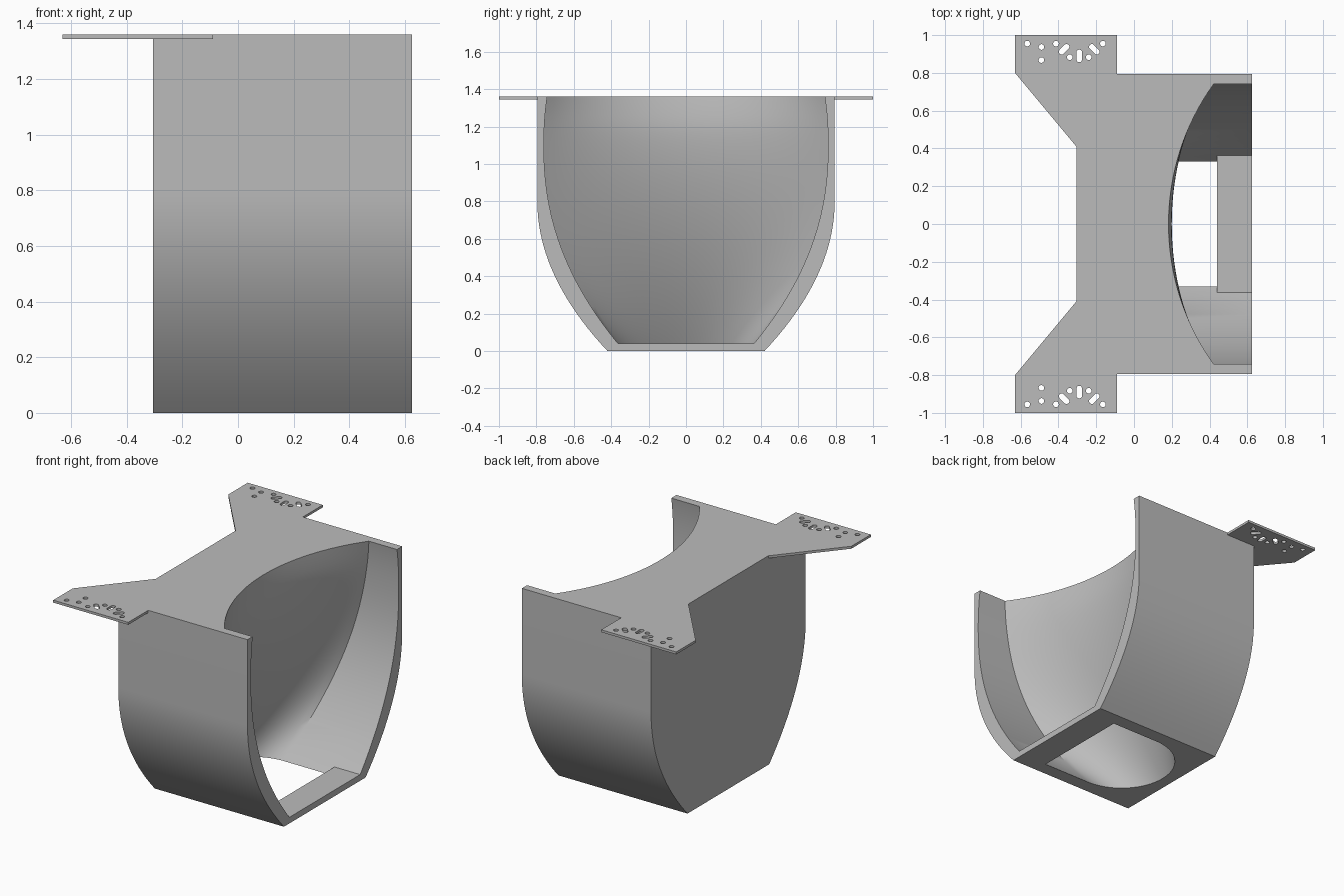
import bpy, bmesh, math
from mathutils import Vector

cube = bpy.data.objects.get("Cube")
if cube:
    bpy.data.objects.remove(cube, do_unlink=True)

H = 1.36                      # overall height
BACK, FRONT = -0.305, 0.625   # body extent along x
FLOOR = 0.04

grey = bpy.data.materials.new("plain grey")
grey.use_nodes = True
grey.diffuse_color = (0.5, 0.5, 0.5, 1)
grey.node_tree.nodes["Principled BSDF"].inputs["Base Color"].default_value = (0.5, 0.5, 0.5, 1)


def outer(z):
    """Half width of the shell outside."""
    return 0.795 - 0.375 * (max(0, 0.8 - z) / 0.8) ** 2


def inner(z):
    """Half width of the cavity."""
    return 0.76 - 0.43 * (abs(1.1 - z) / 1.1) ** 2.2


def loft(name, rings):
    """Closed solid through rings with equal point counts."""
    bm = bmesh.new()
    loops = [[bm.verts.new(p) for p in ring] for ring in rings]
    n = len(loops[0])
    for a, b in zip(loops, loops[1:]):
        for i in range(n):
            k = (i + 1) % n
            bm.faces.new((a[i], a[k], b[k], b[i]))
    bm.faces.new(loops[0])
    bm.faces.new(loops[-1])
    bmesh.ops.recalc_face_normals(bm, faces=bm.faces)
    mesh = bpy.data.meshes.new(name)
    bm.to_mesh(mesh)
    bm.free()
    mesh.materials.append(grey)
    obj = bpy.data.objects.new(name, mesh)
    bpy.context.collection.objects.link(obj)
    return obj


def activate(obj):
    bpy.ops.object.select_all(action='DESELECT')
    obj.select_set(True)
    bpy.context.view_layer.objects.active = obj


# Shell: curved trough profile extruded along x
heights = [0.8 * i / 20 for i in range(21)] + [H]
profile = [(outer(z), z) for z in heights]
profile += [(-y, z) for y, z in reversed(profile)]
shell = loft("shell", [[(x, y, z) for y, z in profile] for x in (BACK, FRONT)])


# Cavity: D-shaped sections that get wider and shallower upwards
def cavity_ring(z, steps=32):
    w = inner(z)
    deep = 0.2 - 0.43 * (abs(1.2 - z) / 1.2) ** 1.6
    joint = 0.09 + 0.36 * z - 0.085 * z * z
    sag = min(joint - deep, w)
    r = (w * w + sag * sag) / (2 * sag)
    half = math.asin(min(1, w / r))
    ring = [(0.8, -w, z)]
    for i in range(steps + 1):
        a = half * (2 * i / steps - 1)
        ring.append((deep + r - r * math.cos(a), r * math.sin(a), z))
    return ring + [(0.8, w, z)]


levels = [-0.03 + (H + 0.06) * i / 32 for i in range(33)]
cutter = loft("cavity_cutter", [cavity_ring(z) for z in levels])
cutter.hide_render = True
cut = shell.modifiers.new("cavity", 'BOOLEAN')
cut.operation = 'DIFFERENCE'
cut.solver = 'EXACT'
cut.object = cutter
activate(shell)
bpy.ops.object.modifier_apply(modifier=cut.name)
bpy.data.objects.remove(cutter, do_unlink=True)
bpy.ops.object.shade_smooth_by_angle(angle=math.radians(30))

# Floor lip closing the bottom at the open side
w0, w1 = inner(0), inner(FLOOR)
section = [(-w0, 0), (w0, 0), (w1, FLOOR), (-w1, FLOOR)]
loft("floor_lip", [[(x, y, z) for y, z in section] for x in (0.44, FRONT)])


# Mounting wings: flat outlines with round holes and slots
def slot(x, y, angle=0, length=0, r=0.015):
    """Outline of a round hole, or of a slot when length is given."""
    pts = []
    for i in range(16):
        a = 2 * math.pi * (i + 0.5) / 16
        shift = length / 2 if math.cos(a) > 0 else -length / 2
        px, py = shift + r * math.cos(a), r * math.sin(a)
        pts.append((x + px * math.cos(angle) - py * math.sin(angle),
                    y + px * math.sin(angle) + py * math.cos(angle)))
    return pts


side = outer(H)
outline = [(-0.63, 1), (-0.09, 1), (-0.09, side), (BACK, side), (BACK, 0.41), (-0.63, 0.8)]
round_holes = [(-0.565, 0.955), (-0.49, 0.937), (-0.49, 0.868), (-0.413, 0.955),
               (-0.34, 0.883), (-0.24, 0.883), (-0.165, 0.955)]
slots = [(-0.37, 0.925, 45), (-0.29, 0.89, 90), (-0.21, 0.925, 135)]
loops = [outline] + [slot(*p) for p in round_holes]
loops += [slot(x, y, math.radians(a), 0.037) for x, y, a in slots]

for name, sign in (("back_wing", 1), ("front_wing", -1)):
    curve = bpy.data.curves.new(name, 'CURVE')
    curve.dimensions = '2D'
    curve.fill_mode = 'BOTH'
    curve.extrude = 0.008
    for pts in loops:
        spline = curve.splines.new('POLY')
        spline.points.add(len(pts) - 1)
        for point, (x, y) in zip(spline.points, pts):
            point.co = (x, sign * y, 0, 1)
        spline.use_cyclic_u = True
    curve.materials.append(grey)
    wing = bpy.data.objects.new(name, curve)
    wing.location.z = H - 0.008
    bpy.context.collection.objects.link(wing)
    activate(wing)
    bpy.ops.object.convert(target='MESH')
    bpy.ops.object.shade_smooth_by_angle(angle=math.radians(30))
